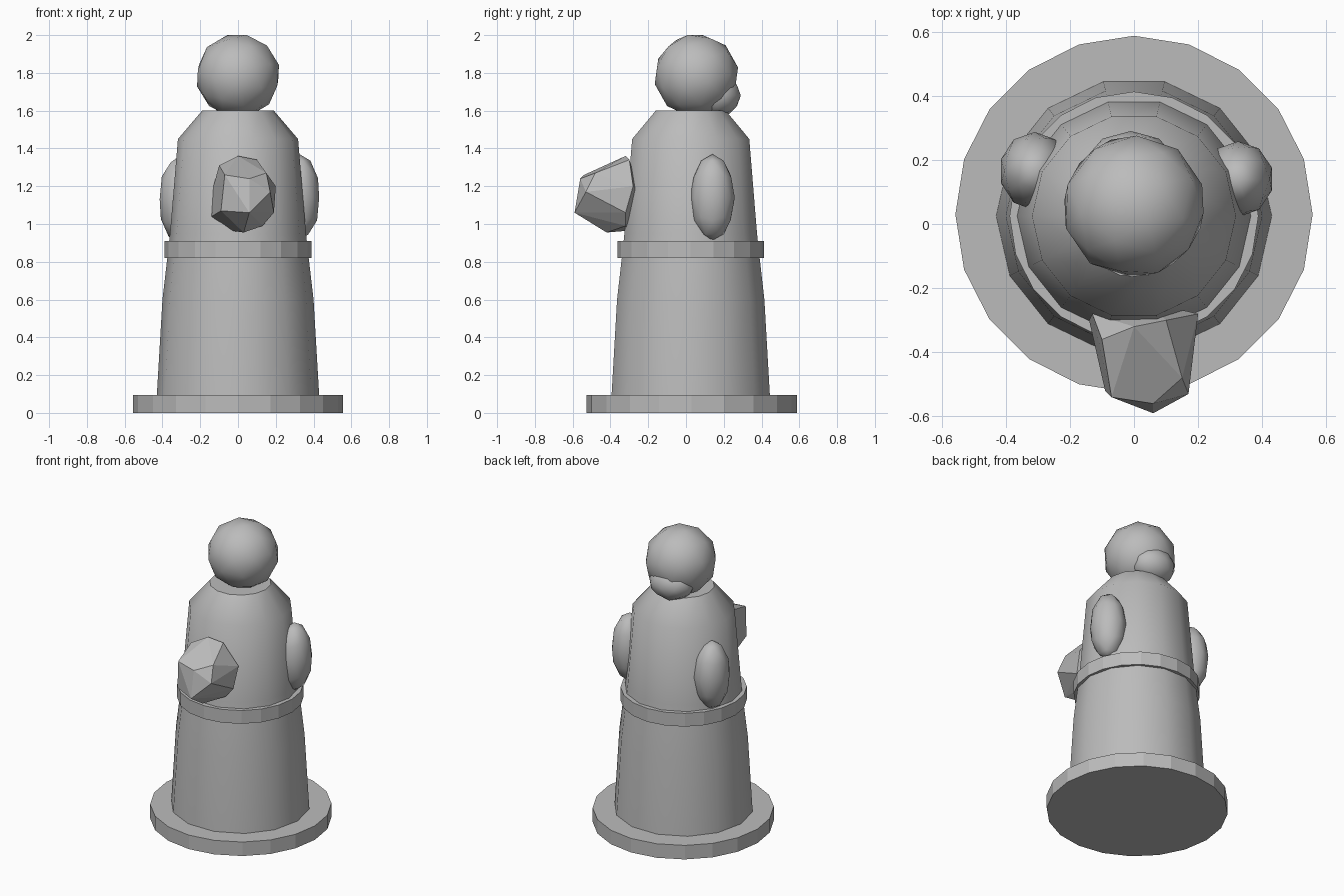
import bpy
import bmesh
from math import radians, sin, cos, pi

default_cube = bpy.data.objects.get("Cube")
if default_cube:
    bpy.data.objects.remove(default_cube, do_unlink=True)

GREY = (0.5, 0.5, 0.5, 1)
grey = bpy.data.materials.new("plain grey")
grey.use_nodes = True
grey.diffuse_color = GREY
grey.node_tree.nodes["Principled BSDF"].inputs["Base Color"].default_value = GREY


def finish(bm, name, location=(0, 0, 0), smooth=False):
    """Turn a bmesh into a named, coloured object."""
    bmesh.ops.recalc_face_normals(bm, faces=bm.faces[:])
    mesh = bpy.data.meshes.new(name)
    bm.to_mesh(mesh)
    bm.free()
    mesh.materials.append(grey)
    obj = bpy.data.objects.new(name, mesh)
    bpy.context.collection.objects.link(obj)
    obj.location = location
    if smooth:
        bpy.ops.object.select_all(action="DESELECT")
        obj.select_set(True)
        bpy.context.view_layer.objects.active = obj
        bpy.ops.object.shade_smooth_by_angle(angle=radians(50))
    return obj


def lathe(name, profile, sides, center_y, closed=False, smooth=False):
    """Stack rings of (radius, height); close into a band or cap both ends."""
    bm = bmesh.new()
    rings = []
    for radius, height in profile:
        angles = [2 * pi * i / sides for i in range(sides)]
        rings.append([bm.verts.new((radius * cos(a), radius * sin(a), height)) for a in angles])
    pairs = list(zip(rings, rings[1:]))
    if closed:
        pairs.append((rings[-1], rings[0]))
    else:
        bm.faces.new(rings[0])
        bm.faces.new(rings[-1])
    for low, high in pairs:
        for i in range(sides):
            j = (i + 1) % sides
            bm.faces.new((low[i], low[j], high[j], high[i]))
    return finish(bm, name, (0, center_y, 0), smooth)


def ball(name, location, scale, rotation=(0, 0, 0)):
    """Smooth low-poly ellipsoid."""
    bm = bmesh.new()
    bmesh.ops.create_icosphere(bm, subdivisions=2, radius=1)
    bmesh.ops.scale(bm, vec=scale, verts=bm.verts[:])
    obj = finish(bm, name, location, smooth=True)
    obj.rotation_euler = rotation
    return obj


# Round base, robed body and waist band
lathe("base", [(0.557, 0), (0.557, 0.095)], 20, 0.03)
robe = [(0.43, 0.09), (0.4, 0.6), (0.372, 0.84), (0.36, 0.95), (0.318, 1.45), (0.19, 1.6)]
lathe("robe", robe, 14, 0.025, smooth=True)
band = [(0.34, 0.82), (0.388, 0.82), (0.388, 0.91), (0.34, 0.91)]
lathe("waist_band", band, 20, 0.025, closed=True)

# Head with a bun low on the back
ball("head", (0, 0.055, 1.785), (0.225, 0.225, 0.225), (0.2, 0.2, 0))
ball("hair_bun", (-0.01, 0.165, 1.68), (0.15, 0.125, 0.115))

# Arms tucked against the body
ball("left_arm", (0.325, 0.14, 1.14), (0.11, 0.118, 0.23))
ball("right_arm", (-0.31, 0.165, 1.13), (0.11, 0.122, 0.23))

# Faceted bundle held in front
bundle_points = [
    (0.06, -0.59, 1.06), (-0.07, -0.54, 1.26), (0.06, -0.56, 1.24), (-0.09, -0.52, 1.07),
    (0.17, -0.53, 1.17), (0.15, -0.48, 1.27), (0, -0.32, 1.36), (0.1, -0.3, 1.34),
    (-0.1, -0.36, 1.31), (-0.13, -0.28, 1.2), (-0.14, -0.3, 1.04), (0.2, -0.28, 1.2),
    (0.19, -0.32, 1.06), (0.03, -0.42, 0.955), (-0.04, -0.3, 0.965), (0.13, -0.32, 0.99),
    (0.03, -0.24, 1.15),
]
bm = bmesh.new()
for point in bundle_points:
    bm.verts.new(point)
bmesh.ops.convex_hull(bm, input=bm.verts[:])
finish(bm, "bundle")
